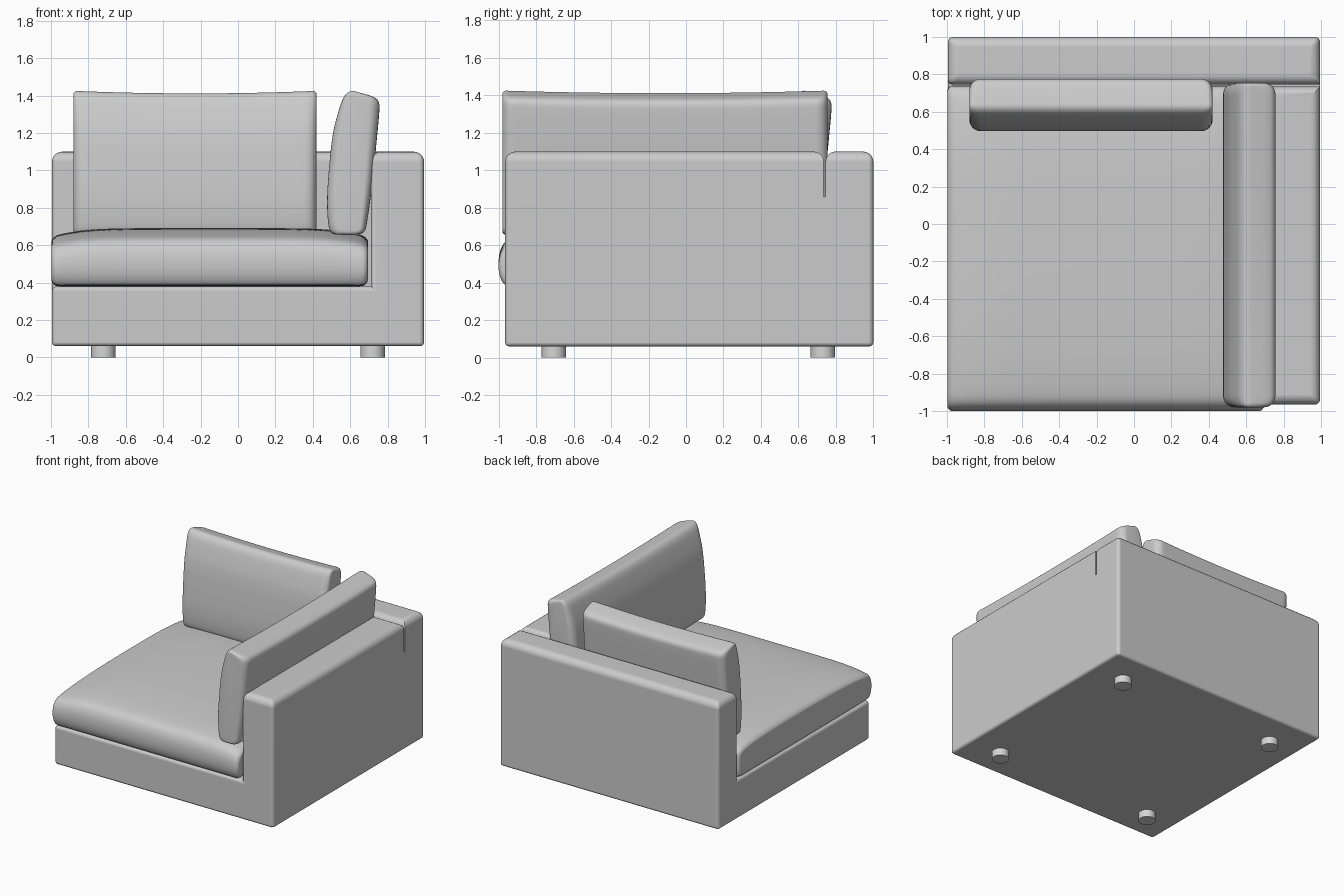
import bpy, bmesh, math

if "Cube" in bpy.data.objects:
    bpy.data.objects.remove(bpy.data.objects["Cube"])


def material(name, v):
    m = bpy.data.materials.new(name)
    m.diffuse_color = (v, v, v, 1)
    m.use_nodes = True
    m.node_tree.nodes["Principled BSDF"].inputs["Base Color"].default_value = m.diffuse_color
    return m


fabric = material("grey fabric", .6)
foot_grey = material("light grey feet", .67)


def make_object(name, bm, mat=fabric):
    bmesh.ops.recalc_face_normals(bm, faces=bm.faces)
    me = bpy.data.meshes.new(name)
    bm.to_mesh(me)
    bm.free()
    ob = bpy.data.objects.new(name, me)
    bpy.context.collection.objects.link(ob)
    me.materials.append(mat)
    return ob


def activate(ob):
    bpy.ops.object.select_all(action='DESELECT')
    ob.select_set(True)
    bpy.context.view_layer.objects.active = ob


def smooth(ob, angle=40):
    activate(ob)
    bpy.ops.object.shade_smooth_by_angle(angle=math.radians(angle))


def round_profile(pts, steps=3):
    """Corner cutting on a closed outline."""
    for _ in range(steps):
        out = []
        for (a, b), (c, d) in zip(pts, pts[1:] + pts[:1]):
            out += [(a * .75 + c * .25, b * .75 + d * .25),
                    (a * .25 + c * .75, b * .25 + d * .75)]
        pts = out
    return pts


def inset(d, r):
    return r - math.sqrt(r * r - (r - d) ** 2) if d < r else 0


def cushion(name, prof, t0, t1, place, ra, rb, crown):
    """Loft an outline from t0 to t1 with rounded ends; crown(w) scales height."""
    prof = round_profile(prof)
    A, B = [p[0] for p in prof], [p[1] for p in prof]
    ca, cb = (min(A) + max(A)) / 2, (min(B) + max(B)) / 2
    ha, hb, low = max(A) - ca, max(B) - cb, min(B)
    ends = [0, .001, .003, .007, .013, .02, .03, .045, .06, .08]
    L = t1 - t0
    mid = [.08 + (L - .16) * i / 20 for i in range(1, 20)]
    stations = ends + mid + [L - e for e in reversed(ends)]
    bm = bmesh.new()
    rings = []
    for s in stations:
        d, w = min(s, L - s), 2 * s / L - 1
        ka, kb = 1 - inset(d, ra) / ha, 1 - inset(d, rb) / hb
        ring = []
        for a, b in prof:
            b = low + (b - low) * crown(w)
            ring.append(bm.verts.new(place(t0 + s, ca + (a - ca) * ka, cb + (b - cb) * kb)))
        rings.append(ring)
    n = len(prof)
    for r, q in zip(rings, rings[1:]):
        for i in range(n):
            bm.faces.new((r[i], r[(i + 1) % n], q[(i + 1) % n], q[i]))
    bm.faces.new(rings[0])
    bm.faces.new(rings[-1])
    ob = make_object(name, bm)
    smooth(ob)
    return ob


# Frame: base, arm and back as one solid made of cells;
# the seat space and the narrow slit between arm and back are left out
xs, ys, zs = (-.995, .71, .995), (-.965, .735, .745, 1), (.06, .38, .86, 1.10)
cells = {(i, j, k) for i in range(2) for j in range(3) for k in range(3)}
cells -= {(0, j, k) for j in (0, 1) for k in (1, 2)} | {(1, 1, 2)}
bm = bmesh.new()
for c in sorted(cells):
    for ax in range(3):
        for side in (0, 1):
            nb = list(c)
            nb[ax] += 1 if side else -1
            if tuple(nb) in cells:
                continue
            u, v = [a for a in range(3) if a != ax]
            quad = []
            for du, dv in ((0, 0), (1, 0), (1, 1), (0, 1)):
                p = list(c)
                p[ax] += side
                p[u] += du
                p[v] += dv
                quad.append(bm.verts.new((xs[p[0]], ys[p[1]], zs[p[2]])))
            bm.faces.new(quad)
bmesh.ops.remove_doubles(bm, verts=bm.verts, dist=1e-4)
bmesh.ops.recalc_face_normals(bm, faces=bm.faces)
bmesh.ops.dissolve_limit(bm, angle_limit=.02, verts=bm.verts, edges=bm.edges)
# Soft edges: wide on top, narrow elsewhere, none inside corners or the slit
weight = bm.edges.layers.float.new("bevel_weight_edge")
for e in bm.edges:
    z = [v.co.z for v in e.verts]
    in_slit = all(.7 < v.co.y < .78 for v in e.verts)
    if min(z) > 1:
        e[weight] = 1
    elif e.is_convex and not (in_slit and max(z) > .5 and all(v.co.x > .7 for v in e.verts)) \
            and not (min(z) > .8):
        e[weight] = .4 if max(z) < .1 else .5
frame = make_object("sofa_frame", bm)
bev = frame.modifiers.new("soft_edges", 'BEVEL')
bev.limit_method, bev.width, bev.segments = 'WEIGHT', .055, 5
bev.use_clamp_overlap = False
activate(frame)
bpy.ops.object.modifier_apply(modifier=bev.name)
if not frame.data.polygons:
    raise RuntimeError("frame is empty")
smooth(frame, 35)
frame.modifiers.new("even_shading", 'WEIGHTED_NORMAL').keep_sharp = True

# Seat cushion, domed on top with a bulging front
seat = [(-.95, .38), (-.975, .395), (-.995, .44), (-1.002, .5), (-.995, .57), (-.965, .625), (-.9, .65),
        (-.7, .673), (-.4, .688), (0, .692), (.4, .688), (.65, .665), (.72, .64), (.74, .6),
        (.74, .42), (.72, .38), (.6, .38)]
cushion("seat_cushion", seat, -.998, .695, lambda t, a, b: (t, a, b), .03, .04,
        lambda w: 1 - .15 * w ** 6)

# Leaning pillows share one outline (depth, height)
pillow = [(.495, .66), (.48, .72), (.475, .85), (.485, 1.0), (.505, 1.2), (.54, 1.33), (.565, 1.40), (.60, 1.428),
          (.64, 1.42), (.73, 1.395), (.755, 1.37), (.757, 1.33), (.74, 1.15), (.715, .9), (.69, .72),
          (.68, .67), (.64, .655), (.55, .655)]
sag = lambda w: .982 + .018 * w * w
cushion("arm_pillow", pillow, -.98, .755, lambda t, a, b: (a, t, b), .06, .02, sag)
cushion("back_pillow", pillow, -.88, .42, lambda t, a, b: (t, a + .02, b), .06, .02, sag)

# Feet
for side, x in (("left", -.72), ("right", .72)):
    for end, y in (("front", -.705), ("back", .73)):
        bm = bmesh.new()
        bmesh.ops.create_cone(bm, cap_ends=True, segments=32, radius1=.065, radius2=.065, depth=.07)
        bmesh.ops.translate(bm, vec=(x, y, .035), verts=bm.verts)
        smooth(make_object(f"{end}_{side}_foot", bm, foot_grey))
